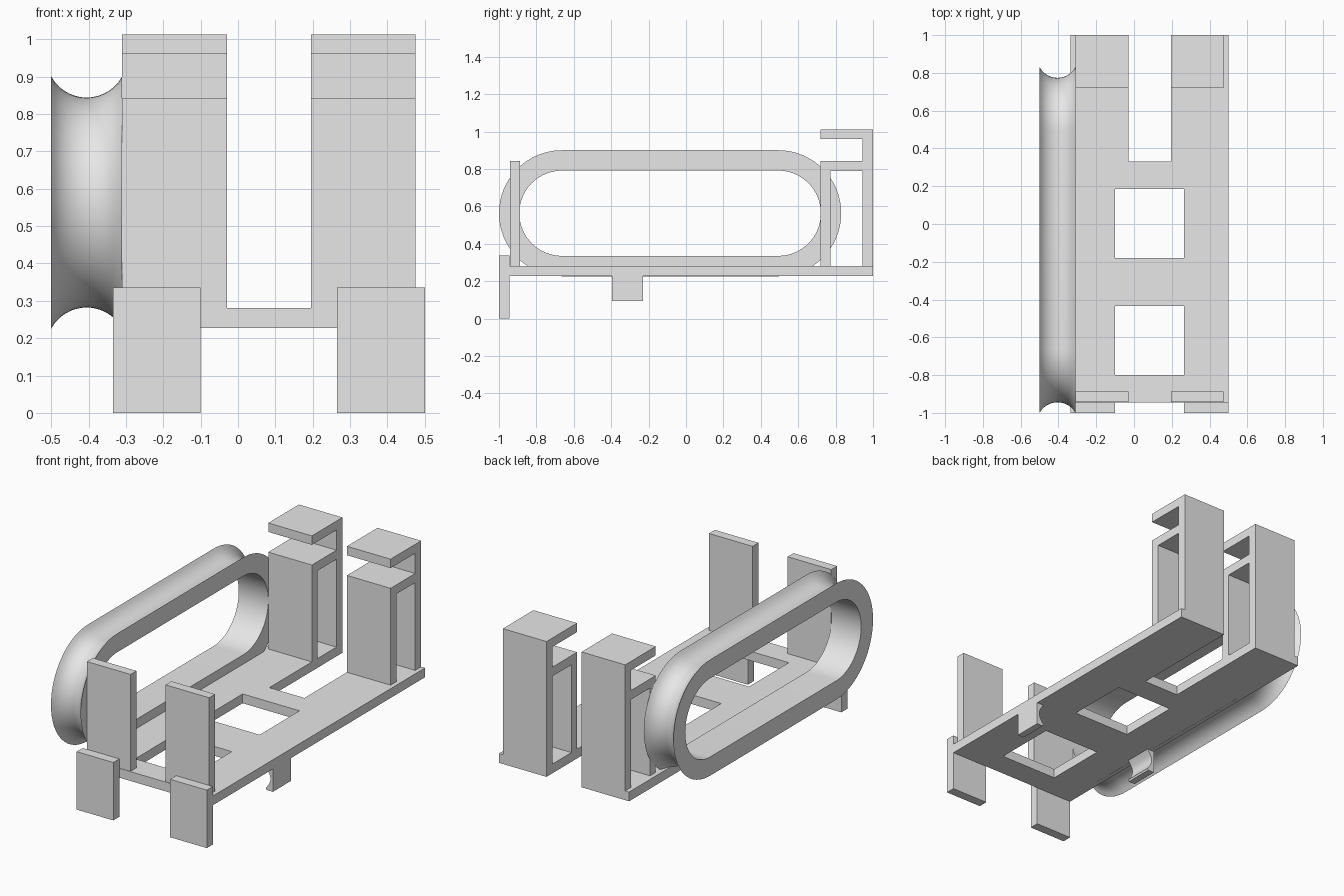
import bpy, bmesh, math
from mathutils import Vector

cube = bpy.data.objects.get("Cube")
if cube:
    bpy.data.objects.remove(cube)

GREY = (0.8, 0.8, 0.8, 1)
grey = bpy.data.materials.new("light_grey")
grey.use_nodes = True
grey.diffuse_color = GREY
grey.node_tree.nodes["Principled BSDF"].inputs["Base Color"].default_value = GREY


def finish(bm, name):
    bmesh.ops.recalc_face_normals(bm, faces=bm.faces)
    mesh = bpy.data.meshes.new(name)
    bm.to_mesh(mesh)
    bm.free()
    mesh.materials.append(grey)
    obj = bpy.data.objects.new(name, mesh)
    bpy.context.collection.objects.link(obj)
    return obj


def extrude(bm, vector):
    """Thicken the flat faces of bm along vector."""
    ret = bmesh.ops.extrude_face_region(bm, geom=bm.faces[:], use_keep_orig=True)
    verts = [g for g in ret["geom"] if isinstance(g, bmesh.types.BMVert)]
    bmesh.ops.translate(bm, verts=verts, vec=vector)


def prism(name, outline, vector):
    bm = bmesh.new()
    bm.faces.new([bm.verts.new(p) for p in outline])
    extrude(bm, Vector(vector))
    return finish(bm, name)


def box(name, x, y, z):
    outline = [(x[0], y[0], z[0]), (x[1], y[0], z[0]), (x[1], y[0], z[1]), (x[0], y[0], z[1])]
    return prism(name, outline, (0, y[1] - y[0], 0))


BOTTOM, TOP = 0.227, 0.281
MID_X = 0.0825          # centre line of the tray

# Base plate: a grid of cells with two windows and a rear slot left open
xs = [-0.335, -0.1, -0.03, 0.195, 0.265, 0.5]
ys = [-0.945, -0.8, -0.435, -0.18, 0.185, 0.33, 1.0]
bm = bmesh.new()
grid = [[bm.verts.new((x, y, BOTTOM)) for y in ys] for x in xs]
for i in range(len(xs) - 1):
    for j in range(len(ys) - 1):
        window = j in (1, 3) and 1 <= i <= 3
        slot = j == 5 and i == 2
        if not (window or slot):
            bm.faces.new((grid[i][j], grid[i + 1][j], grid[i + 1][j + 1], grid[i][j + 1]))
extrude(bm, Vector((0, 0, TOP - BOTTOM)))
bmesh.ops.dissolve_limit(bm, angle_limit=0.01, verts=bm.verts[:], edges=bm.edges[:])
finish(bm, "base_plate")

# Rear bracket outline (y, z): front wall, shelf, back wall and top lip
bracket = [(1, TOP), (1, 1.012), (0.72, 1.012), (0.72, 0.96), (0.945, 0.96), (0.945, 0.843),
           (0.72, 0.843), (0.72, TOP), (0.772, TOP), (0.772, 0.79), (0.945, 0.79), (0.945, TOP)]

for side, s in (("right", -1), ("left", 1)):
    # Front legs, front uprights and rear brackets
    leg = sorted((MID_X + s * 0.1825, MID_X + s * 0.4175))
    post = sorted((MID_X + s * 0.1125, MID_X + s * 0.3925))
    box(side + "_front_leg", leg, (-1, -0.945), (0, 0.336))
    box(side + "_front_upright", post, (-0.942, -0.888), (TOP, 0.843))
    prism(side + "_rear_bracket", [(post[0], y, z) for y, z in bracket],
          (post[1] - post[0], 0, 0))

    # Side clip under the plate, hollowed on its inner face
    edge = MID_X + s * 0.4175
    clip = [(edge, -0.395, BOTTOM), (edge, -0.395, 0.095), (edge - s * 0.04, -0.395, 0.095)]
    for k in range(13):
        t = k / 12
        inset = 0.045 - 0.03 * math.sin(math.pi * t)
        clip.append((edge - s * inset, -0.395, 0.105 + (BOTTOM - 0.105) * t))
    prism(side + "_under_clip", clip, (0, 0.165, 0))

# Cable spool: a long rounded loop with a concave outer groove
X0, X1, INNER, OUTER, DEPTH = -0.5, -0.31, 0.228, 0.337, 0.056
CY, CZ, STRAIGHT, ARC = -0.085, 0.563, 0.578, 32
half = (X1 - X0) / 2
radius = (half ** 2 + DEPTH ** 2) / (2 * DEPTH)
section = [(X1, INNER), (X0, INNER)]
for k in range(17):
    u = -half + 2 * half * k / 16
    section.append((X0 + half + u, OUTER - DEPTH + radius - math.sqrt(radius ** 2 - u ** 2)))

path = []
for centre, start in ((STRAIGHT, -math.pi / 2), (-STRAIGHT, math.pi / 2)):
    for k in range(ARC + 1):
        path.append((centre, start + math.pi * k / ARC))

bm = bmesh.new()
rings = [[bm.verts.new((x, CY + c + r * math.cos(a), CZ + r * math.sin(a)))
          for x, r in section] for c, a in path]
for i, ring in enumerate(rings):
    following = rings[(i + 1) % len(rings)]
    for j in range(len(section)):
        n = (j + 1) % len(section)
        bm.faces.new((ring[j], ring[n], following[n], following[j]))
spool = finish(bm, "cable_spool")
bpy.ops.object.select_all(action="DESELECT")
spool.select_set(True)
bpy.context.view_layer.objects.active = spool
bpy.ops.object.shade_smooth_by_angle(angle=math.radians(30))
